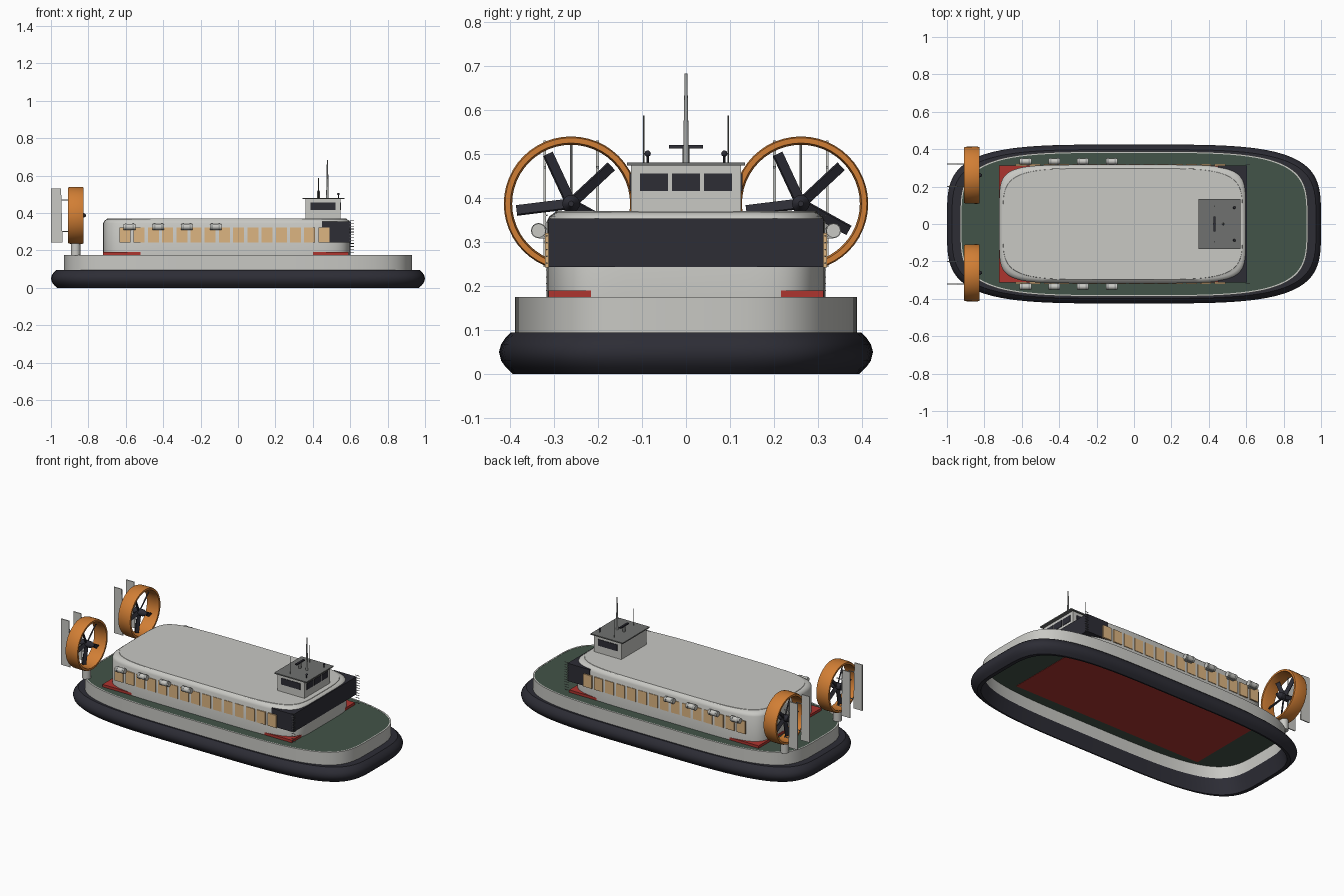
import bpy, bmesh, math
from mathutils import Vector, Matrix

cube = bpy.data.objects.get("Cube")
if cube:
    bpy.data.objects.remove(cube, do_unlink=True)


def material(name, r, g, b):
    m = bpy.data.materials.new(name)
    m.use_nodes = True
    m.diffuse_color = (r, g, b, 1)
    m.node_tree.nodes["Principled BSDF"].inputs["Base Color"].default_value = (r, g, b, 1)
    return m


LIGHT = material("light grey", 0.58, 0.58, 0.55)
DARK = material("rubber navy", 0.026, 0.026, 0.036)
GREEN = material("deck green", 0.055, 0.088, 0.065)
RED = material("boot red", 0.42, 0.035, 0.028)
ORANGE = material("duct orange", 0.64, 0.21, 0.035)
TAN = material("warm glass", 0.72, 0.46, 0.22)
STEEL = material("steel grey", 0.36, 0.37, 0.36)
SLATE = material("slate grey", 0.16, 0.165, 0.16)


def finish(name, bm, mat, smooth=False):
    bmesh.ops.recalc_face_normals(bm, faces=bm.faces[:])
    mesh = bpy.data.meshes.new(name)
    bm.to_mesh(mesh)
    bm.free()
    mesh.materials.append(mat)
    ob = bpy.data.objects.new(name, mesh)
    bpy.context.collection.objects.link(ob)
    if smooth:
        bpy.ops.object.select_all(action="DESELECT")
        ob.select_set(True)
        bpy.context.view_layer.objects.active = ob
        bpy.ops.object.shade_smooth_by_angle(angle=math.radians(35))
    return ob


def box(name, mat, x0, x1, y0, y1, z0, z1):
    bm = bmesh.new()
    size = Matrix.Diagonal((x1 - x0, y1 - y0, z1 - z0, 1))
    centre = Matrix.Translation(((x0 + x1) / 2, (y0 + y1) / 2, (z0 + z1) / 2))
    bmesh.ops.create_cube(bm, size=1, matrix=centre @ size)
    return finish(name, bm, mat)


def rod(name, mat, a, b, r0, r1=None, sides=16):
    a, b = Vector(a), Vector(b)
    bm = bmesh.new()
    turn = (b - a).to_track_quat("Z", "Y").to_matrix().to_4x4()
    bmesh.ops.create_cone(bm, cap_ends=True, segments=sides, radius1=r0,
                          radius2=r0 if r1 is None else r1, depth=(b - a).length,
                          matrix=Matrix.Translation((a + b) / 2) @ turn)
    return finish(name, bm, mat, True)


def ball(name, mat, centre, r):
    bm = bmesh.new()
    bmesh.ops.create_uvsphere(bm, u_segments=16, v_segments=10, radius=r,
                              matrix=Matrix.Translation(centre))
    return finish(name, bm, mat, True)


def loft(name, mat, rings, power, cx=0, ring_shape=False, steps=96):
    """Stack rounded-rectangle outlines (half length, half width, z)."""
    bm = bmesh.new()
    loops = []
    for hx, hy, z in rings:
        loop = []
        for i in range(steps):
            t = math.tau * i / steps
            c, s = math.cos(t), math.sin(t)
            x = math.copysign(abs(c) ** (2 / power), c) * hx
            y = math.copysign(abs(s) ** (2 / power), s) * hy
            loop.append(bm.verts.new((cx + x, y, z)))
        loops.append(loop)
    pairs = list(zip(loops, loops[1:]))
    if ring_shape:
        pairs.append((loops[-1], loops[0]))
    else:
        bm.faces.new(loops[0])
        bm.faces.new(loops[-1])
    for p, q in pairs:
        for i in range(steps):
            j = (i + 1) % steps
            bm.faces.new((p[i], p[j], q[j], q[i]))
    return finish(name, bm, mat, True)


# Inflated skirt, hull wall and deck; open underneath
bulge = [(-0.032, 0), (-0.016, 0.015), (-0.005, 0.03), (0, 0.05), (-0.005, 0.068),
         (-0.015, 0.083), (-0.027, 0.095)]
skirt = [(1 + d, 0.425 + d, z) for d, z in bulge]
loft("skirt", DARK, skirt + [(0.92, 0.379, 0.095), (0.945, 0.385, 0)], 4, ring_shape=True)
loft("hull", LIGHT, [(0.93, 0.388, 0.09), (0.93, 0.388, 0.175),
                     (0.922, 0.38, 0.175), (0.922, 0.38, 0.09)], 4, ring_shape=True)
loft("deck", GREEN, [(0.922, 0.38, 0.17), (0.922, 0.38, 0.174)], 4)

# Passenger cabin on its red base
box("cabin_base", RED, -0.722, 0.592, -0.312, 0.312, 0.168, 0.19)
loft("cabin", LIGHT, [(0.661, 0.317, 0.175), (0.661, 0.317, 0.345),
                      (0.655, 0.311, 0.358), (0.64, 0.297, 0.368)], 6.5, cx=-0.06)
loft("cabin_roof", LIGHT, [(0.648, 0.305, 0.352), (0.64, 0.297, 0.37)], 5, cx=-0.06)
box("front_window_band", DARK, 0.45, 0.603, -0.312, 0.312, 0.243, 0.354)

for side in (-1, 1):
    tag = "left" if side > 0 else "right"
    for i in range(15):
        x = -0.634 + 0.076 * i
        y0, y1 = sorted((side * 0.311, side * 0.32))
        box(f"cabin_window_{tag}", TAN, x, x + 0.059, y0, y1, 0.242, 0.321)

    # Life raft canisters with brackets
    for x in (-0.58, -0.426, -0.273, -0.12):
        rod("life_raft", LIGHT, (x - 0.031, side * 0.335, 0.326),
            (x + 0.031, side * 0.335, 0.326), 0.016)
        for dx in (-0.02, 0.02):
            rod("raft_strap", STEEL, (x + dx - 0.005, side * 0.335, 0.326),
                (x + dx + 0.005, side * 0.335, 0.326), 0.0172)
        y0, y1 = sorted((side * 0.312, side * 0.335))
        box("raft_bracket", STEEL, x - 0.025, x + 0.025, y0, y1, 0.308, 0.314)

    # Ladder rungs at the front corners
    for i in range(12):
        z = 0.19 + 0.0155 * i
        rod("ladder_rung", SLATE, (0.595, side * 0.316, z), (0.62, side * 0.316, z), 0.002, sides=6)

# Wheelhouse
box("wheelhouse", LIGHT, 0.361, 0.549, -0.125, 0.125, 0.365, 0.476)
box("wheelhouse_roof", SLATE, 0.346, 0.569, -0.134, 0.134, 0.474, 0.481)
for y in (-0.073, 0, 0.073):
    box("wheelhouse_front_window", DARK, 0.545, 0.552, y - 0.032, y + 0.032, 0.416, 0.456)
for y in (-0.125, 0.125):
    box("wheelhouse_side_window", DARK, 0.388, 0.521, y - 0.003, y + 0.003, 0.416, 0.456)

# Mast, radar, whip antennas and lamps
rod("mast", STEEL, (0.478, 0, 0.48), (0.478, 0, 0.683), 0.007, 0.003)
rod("radar_post", SLATE, (0.43, 0, 0.48), (0.43, 0, 0.514), 0.008)
box("radar_bar", DARK, 0.424, 0.436, -0.039, 0.039, 0.513, 0.521)
for side in (-1, 1):
    rod("whip_antenna", SLATE, (0.43, side * 0.096, 0.48), (0.43, side * 0.096, 0.587), 0.0022, sides=8)
    rod("lamp_post", DARK, (0.537, side * 0.087, 0.48), (0.537, side * 0.087, 0.5), 0.003, sides=8)
    ball("lamp", DARK, (0.537, side * 0.087, 0.501), 0.007)

# Ducted fans with rudders
FAN_X, FAN_Z = -0.868, 0.387
for side in (-1, 1):
    cy = side * 0.261
    bm = bmesh.new()
    profile = [(-0.042, 0.148), (-0.03, 0.152), (0.03, 0.153), (0.042, 0.15),
               (0.042, 0.138), (0.02, 0.134), (-0.042, 0.136)]
    verts = [bm.verts.new((FAN_X + dx, cy, FAN_Z + r)) for dx, r in profile]
    edges = [bm.edges.new((verts[i - 1], verts[i])) for i in range(len(verts))]
    bmesh.ops.spin(bm, geom=verts + edges, cent=(FAN_X, cy, FAN_Z), axis=(1, 0, 0),
                   angle=math.tau, steps=48, use_merge=True)
    bmesh.ops.remove_doubles(bm, verts=bm.verts[:], dist=0.0001)
    finish("fan_duct", bm, ORANGE, True)

    rod("fan_pedestal", LIGHT, (FAN_X, cy, 0.172), (FAN_X, cy, 0.243), 0.025)
    rod("fan_hub", DARK, (FAN_X - 0.03, cy, FAN_Z), (FAN_X + 0.03, cy, FAN_Z), 0.02)
    rod("fan_spinner", DARK, (FAN_X + 0.03, cy, FAN_Z), (FAN_X + 0.054, cy, FAN_Z), 0.02, 0.006)
    rod("fan_strut", STEEL, (FAN_X - 0.03, cy, FAN_Z - 0.135),
        (FAN_X - 0.03, cy, FAN_Z + 0.135), 0.003, sides=8)

    # Five pitched blades
    bm = bmesh.new()
    for i in range(5):
        angle = math.radians(43 + 72 * i)
        place = (Matrix.Translation((FAN_X, cy, FAN_Z)) @ Matrix.Rotation(angle, 4, "X")
                 @ Matrix.Translation((0, 0.069, 0)) @ Matrix.Rotation(math.radians(30), 4, "Y")
                 @ Matrix.Diagonal((0.007, 0.112, 0.024, 1)))
        bmesh.ops.create_cube(bm, size=1, matrix=place)
    finish("fan_blades", bm, DARK)

    # Twin rudders, swept a little at the trailing edge
    for dy in (-0.06, 0.06):
        rudder = box("rudder", LIGHT, -1, -0.938, cy + dy - 0.003, cy + dy + 0.003, 0.243, 0.531)
        for v in rudder.data.vertices:
            if v.co.x > -0.97 and v.co.z > 0.4:
                v.co.x -= 0.008
        for z in (0.3, 0.47):
            rod("rudder_arm", STEEL, (-0.95, cy + dy, z), (-0.905, cy + dy, z), 0.003, sides=8)
